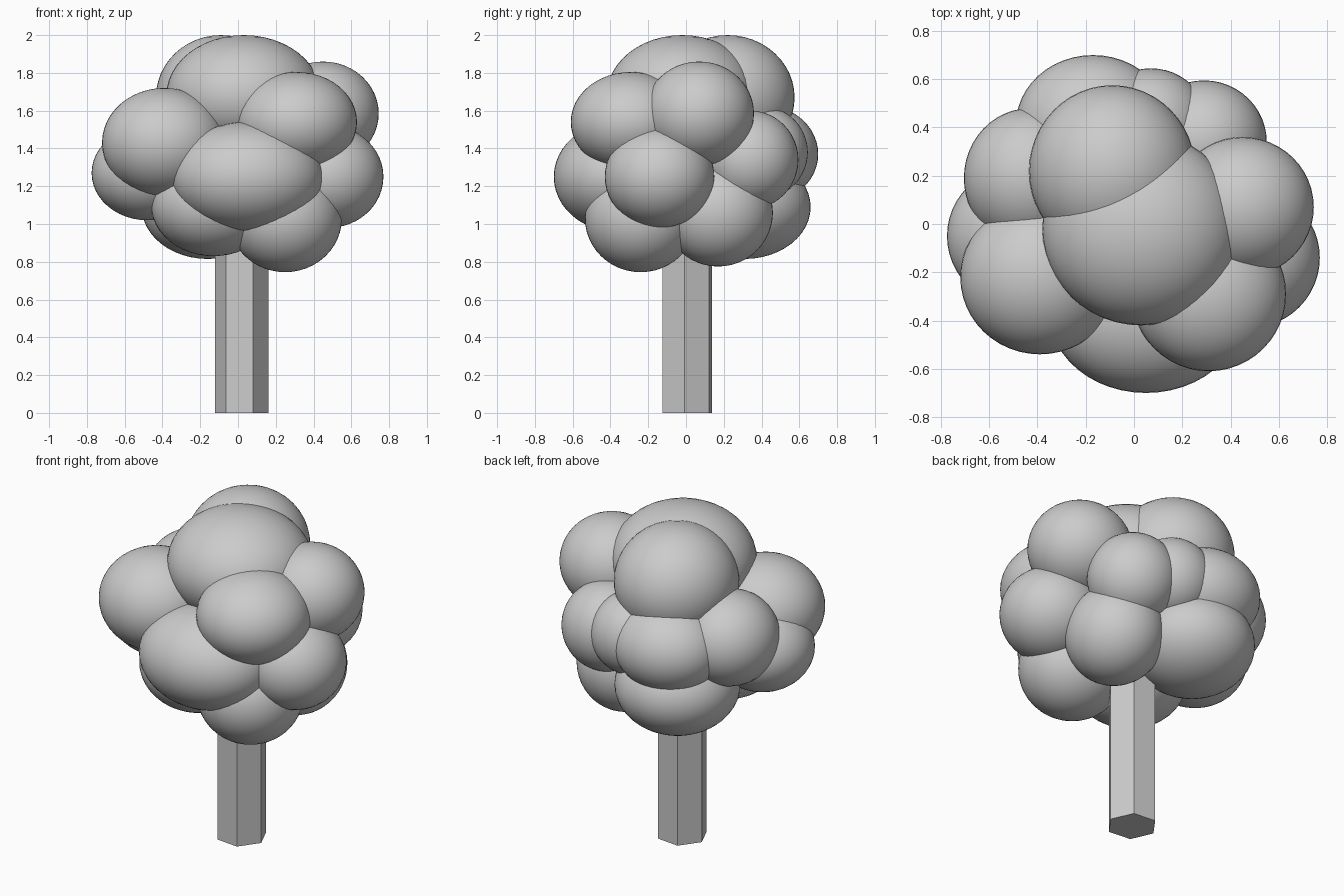
import bpy
import math

cube = bpy.data.objects.get("Cube")
if cube:
    bpy.data.objects.remove(cube, do_unlink=True)

# One plain grey for the whole tree
GREY = (0.6, 0.6, 0.6, 1.0)
grey = bpy.data.materials.new("plain_grey")
grey.use_nodes = True
grey.diffuse_color = GREY
bsdf = next(n for n in grey.node_tree.nodes if n.type == "BSDF_PRINCIPLED")
bsdf.inputs["Base Color"].default_value = GREY


def finish(name):
    obj = bpy.context.object
    obj.name = name
    obj.data.name = name
    obj.data.materials.append(grey)
    return obj


def leaf_ball(name, centre, radii):
    """Smooth ellipsoid clump of foliage."""
    bpy.ops.mesh.primitive_uv_sphere_add(segments=48, ring_count=24, radius=1, location=centre)
    obj = finish(name)
    obj.scale = radii
    bpy.ops.object.transform_apply(location=False, rotation=False, scale=True)
    bpy.ops.object.shade_smooth()


# Trunk: flat-sided hexagonal post, turned slightly
TRUNK_TOP = 1.2
bpy.ops.mesh.primitive_cylinder_add(vertices=6, radius=0.143, depth=TRUNK_TOP,
                                    location=(0.02, 0.007, TRUNK_TOP / 2))
trunk = finish("trunk")
# first vertex of the primitive points along +y
trunk.rotation_euler.z = math.radians(-6 - 90)

# Foliage: overlapping clumps, name: (centre, radii)
clumps = {
    # crown
    "crown_front": ((0.03, -0.02, 1.68), (0.41, 0.40, 0.32)),
    "crown_back": ((-0.09, 0.22, 1.67), (0.345, 0.355, 0.33)),
    # upper ring
    "upper_front_right": ((-0.39, -0.22, 1.43), (0.33, 0.32, 0.29)),
    "upper_front_left": ((0.31, -0.29, 1.54), (0.32, 0.32, 0.265)),
    "upper_left": ((0.45, 0.07, 1.585), (0.295, 0.29, 0.275)),
    # middle ring
    "middle_front": ((0.05, -0.37, 1.25), (0.40, 0.33, 0.29)),
    "middle_left": ((0.48, -0.14, 1.25), (0.29, 0.29, 0.27)),
    "middle_right": ((-0.48, -0.05, 1.27), (0.295, 0.29, 0.25)),
    "middle_back_right": ((-0.43, 0.19, 1.40), (0.275, 0.29, 0.27)),
    "middle_back": ((-0.17, 0.41, 1.37), (0.32, 0.29, 0.26)),
    "middle_back_inner": ((0.07, 0.41, 1.38), (0.24, 0.235, 0.24)),
    "middle_back_left": ((0.29, 0.34, 1.34), (0.26, 0.255, 0.26)),
    # lower ring
    "lower_front_left": ((0.25, -0.24, 1.03), (0.30, 0.295, 0.285)),
    "lower_front_right": ((-0.13, -0.20, 1.10), (0.33, 0.32, 0.27)),
    "lower_back_left": ((0.28, 0.17, 1.06), (0.275, 0.29, 0.285)),
    "lower_back_right": ((-0.16, 0.31, 1.09), (0.35, 0.35, 0.275)),
}
for part, (centre, radii) in clumps.items():
    leaf_ball("foliage_" + part, centre, radii)
